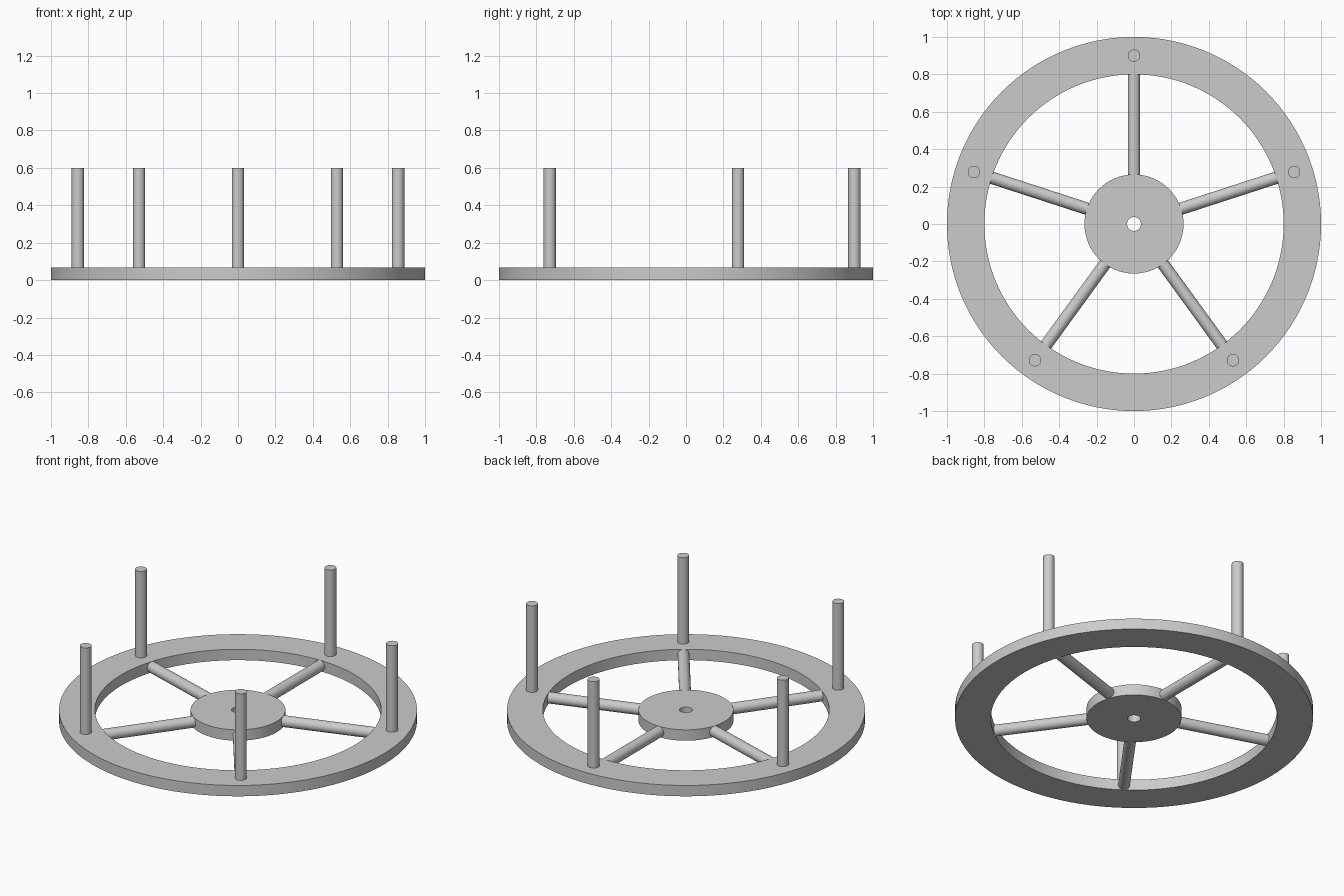
import bpy, bmesh, math
from mathutils import Matrix, Vector

cube = bpy.data.objects.get("Cube")
if cube:
    bpy.data.objects.remove(cube, do_unlink=True)

THICK = 0.067
ROD = 0.033
COUNT = 5

grey = bpy.data.materials.new("plain grey")
grey.use_nodes = True
colour = (0.6, 0.6, 0.6, 1)
grey.diffuse_color = colour
grey.node_tree.nodes["Principled BSDF"].inputs["Base Color"].default_value = colour


def finish(name, bm):
    """Turn a bmesh into a named object, smooth on curved sides."""
    bmesh.ops.recalc_face_normals(bm, faces=bm.faces[:])
    mesh = bpy.data.meshes.new(name)
    bm.to_mesh(mesh)
    bm.free()
    mesh.materials.append(grey)
    obj = bpy.data.objects.new(name, mesh)
    bpy.context.collection.objects.link(obj)
    bpy.ops.object.select_all(action='DESELECT')
    obj.select_set(True)
    bpy.context.view_layer.objects.active = obj
    bpy.ops.object.shade_smooth_by_angle(angle=math.radians(30))
    return obj


def ring(name, inner, outer, segments):
    """Spin a rectangular section around the z axis."""
    bm = bmesh.new()
    section = [(inner, 0), (outer, 0), (outer, THICK), (inner, THICK)]
    verts = [bm.verts.new((r, 0, z)) for r, z in section]
    edges = [bm.edges.new((verts[i], verts[(i + 1) % 4])) for i in range(4)]
    bmesh.ops.spin(bm, geom=verts + edges, cent=(0, 0, 0), axis=(0, 0, 1),
                   angle=math.tau, steps=segments, use_merge=True)
    bmesh.ops.remove_doubles(bm, verts=bm.verts[:], dist=0.0001)
    return finish(name, bm)


def rod(name, start, end):
    """Capped cylinder between two points."""
    start, end = Vector(start), Vector(end)
    axis = end - start
    turn = axis.to_track_quat('Z', 'Y').to_matrix().to_4x4()
    bm = bmesh.new()
    bmesh.ops.create_cone(bm, cap_ends=True, segments=32, radius1=ROD, radius2=ROD,
                          depth=axis.length,
                          matrix=Matrix.Translation((start + end) / 2) @ turn)
    return finish(name, bm)


# Flat outer rim and pierced hub
ring("rim", 0.8, 1.0, 128)
ring("hub", 0.037, 0.265, 64)

# Spokes and upright posts, evenly spaced from the back
for i in range(COUNT):
    a = math.pi / 2 + i * math.tau / COUNT
    out = Vector((math.cos(a), math.sin(a), 0))
    mid = Vector((0, 0, THICK / 2))
    rod(f"spoke_{i + 1}", out * 0.25 + mid, out * 0.82 + mid)
    rod(f"post_{i + 1}", out * 0.9 + mid, out * 0.9 + Vector((0, 0, 0.6)))
